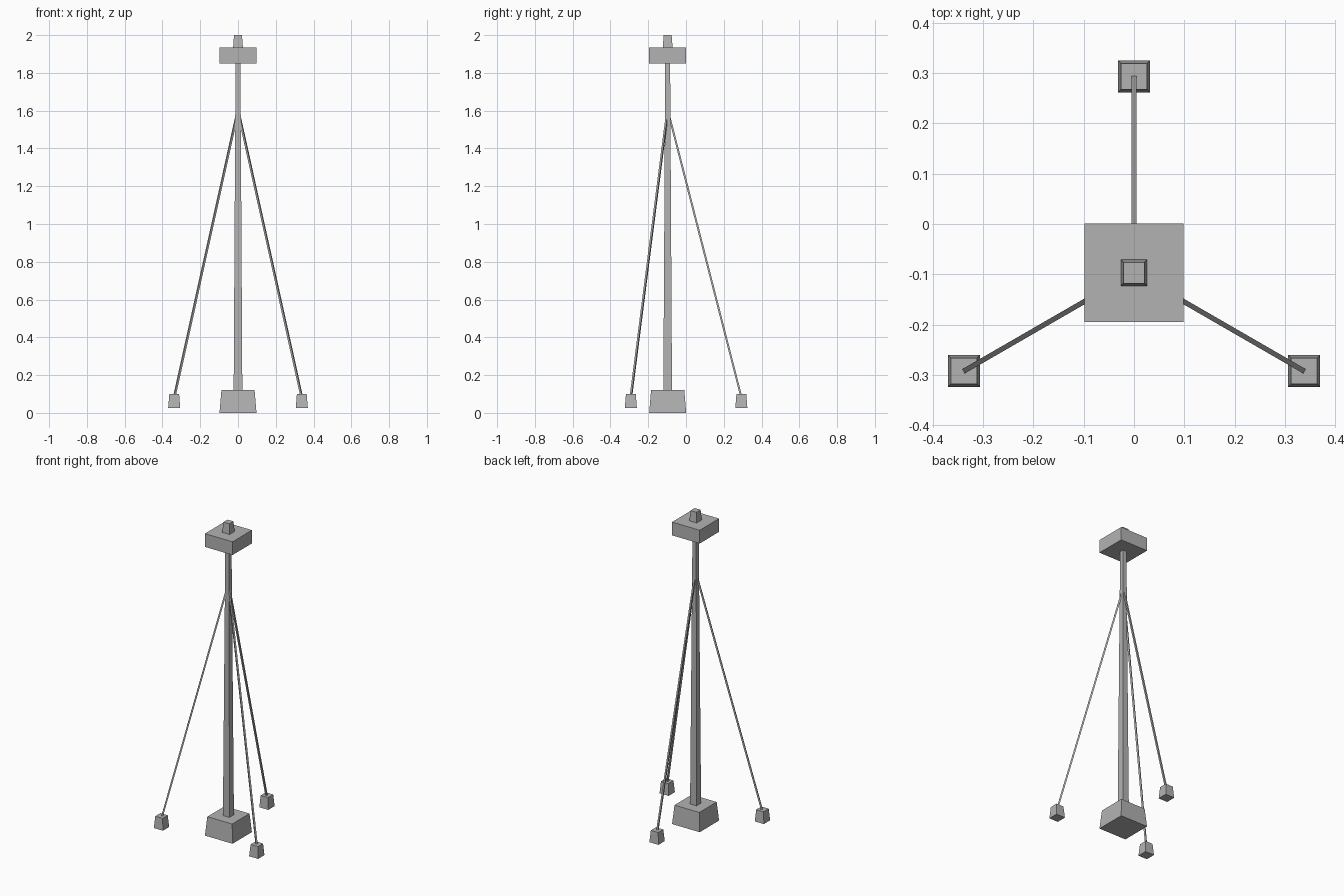
import bpy, bmesh, math
from mathutils import Vector, Matrix

if "Cube" in bpy.data.objects:
    bpy.data.objects.remove(bpy.data.objects["Cube"], do_unlink=True)

grey = bpy.data.materials.new("plain_grey")
grey.use_nodes = True
colour = (0.45, 0.45, 0.45, 1)
grey.diffuse_color = colour
grey.node_tree.nodes["Principled BSDF"].inputs["Base Color"].default_value = colour

CENTRE = Vector((0, -0.097, 0))


def tapered_block(name, start, end, half_start, half_end, turn=0.0):
    """Square bar from start to end, with its own half width at each end."""
    axis = end - start
    bm = bmesh.new()
    bmesh.ops.create_cube(bm, size=2)
    for v in bm.verts:
        half = half_end if v.co.z > 0 else half_start
        v.co = Vector((v.co.x * half, v.co.y * half, (v.co.z + 1) / 2 * axis.length))
    tilt = Vector((0, 0, 1)).rotation_difference(axis).to_matrix().to_4x4()
    bm.transform(Matrix.Translation(start) @ tilt @ Matrix.Rotation(turn, 4, "Z"))
    mesh = bpy.data.meshes.new(name)
    bm.to_mesh(mesh)
    bm.free()
    mesh.materials.append(grey)
    obj = bpy.data.objects.new(name, mesh)
    bpy.context.collection.objects.link(obj)
    return obj


def stacked(name, at, low, high, half_low, half_high):
    up = Vector((0, 0, 1))
    return tapered_block(name, at + up * low, at + up * high, half_low, half_high)


# Central column
stacked("base", CENTRE, 0, 0.12, 0.098, 0.088)
stacked("mast", CENTRE, 0.12, 1.85, 0.023, 0.013)
stacked("head", CENTRE, 1.85, 1.935, 0.098, 0.098)
stacked("cap", CENTRE, 1.935, 2.0, 0.026, 0.021)

# Three stays, each with a foot block
for side, degrees in (("back", 90), ("right", 210), ("left", 330)):
    angle = math.radians(degrees)
    out = Vector((math.cos(angle), math.sin(angle), 0))
    stacked(side + "_foot", CENTRE + out * 0.39, 0.025, 0.10, 0.032, 0.026)
    tapered_block(side + "_stay", CENTRE + out * 0.387 + Vector((0, 0, 0.095)),
                  CENTRE + Vector((0, 0, 1.605)), 0.005, 0.005, angle)
